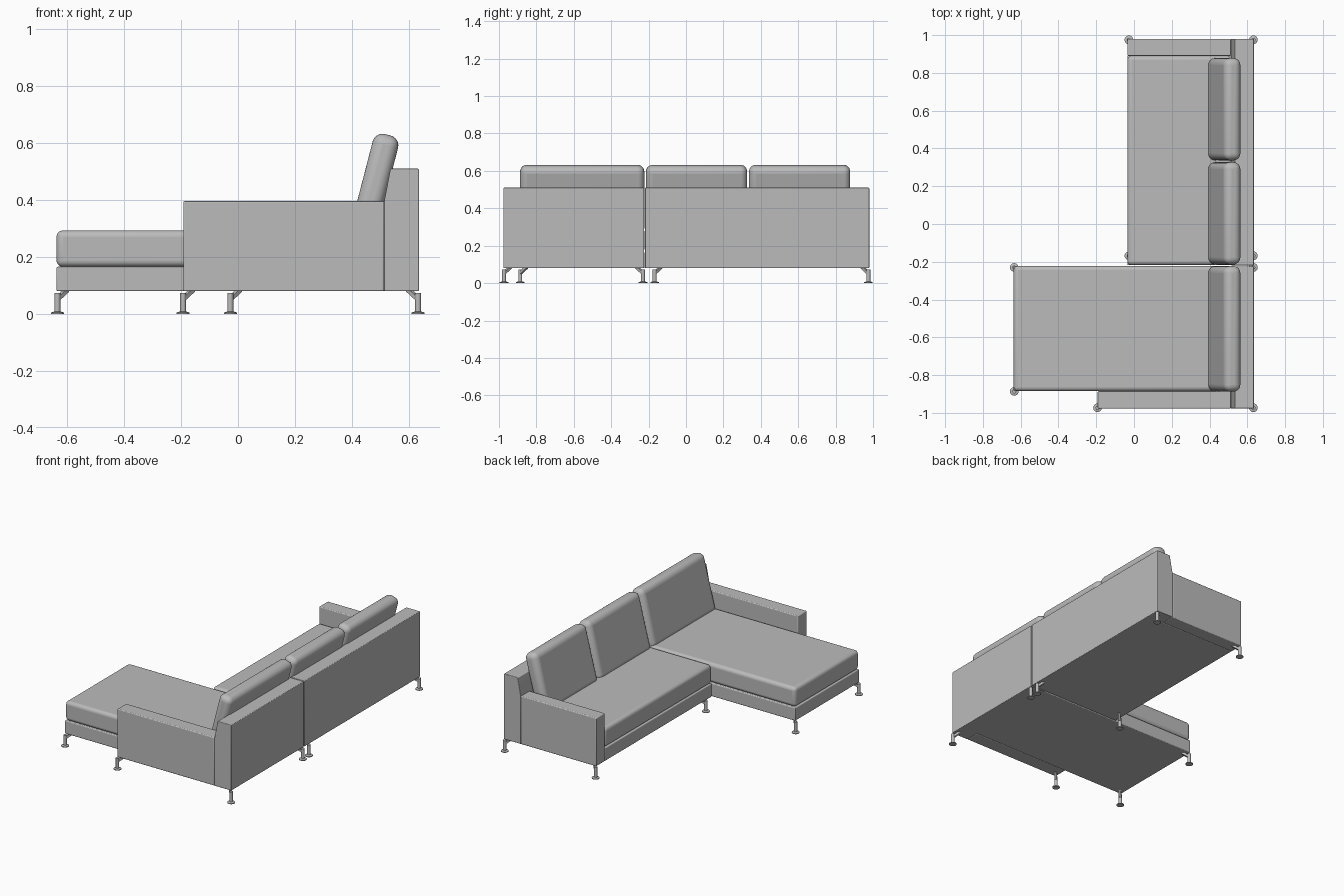
import bpy, bmesh, math
from mathutils import Matrix, Vector

cube = bpy.data.objects.get("Cube")
if cube:
    bpy.data.objects.remove(cube, do_unlink=True)

grey = bpy.data.materials.new("grey")
grey.use_nodes = True
colour = (0.5, 0.5, 0.5, 1)
grey.diffuse_color = colour
grey.node_tree.nodes["Principled BSDF"].inputs["Base Color"].default_value = colour


def finish(name, bm, bevel=0, segments=3):
    """Turn a bmesh into a shaded object with optional rounded edges."""
    bmesh.ops.recalc_face_normals(bm, faces=bm.faces)
    mesh = bpy.data.meshes.new(name)
    bm.to_mesh(mesh)
    bm.free()
    mesh.materials.append(grey)
    obj = bpy.data.objects.new(name, mesh)
    bpy.context.collection.objects.link(obj)
    if bevel:
        mod = obj.modifiers.new("Rounded edges", "BEVEL")
        mod.width, mod.segments = bevel, segments
    bpy.ops.object.select_all(action="DESELECT")
    obj.select_set(True)
    bpy.context.view_layer.objects.active = obj
    bpy.ops.object.shade_smooth_by_angle(angle=math.radians(35))
    return obj


def box(name, x, y, z, bevel, segments=3):
    """Box given as (low, high) spans."""
    bm = bmesh.new()
    size = [b - a for a, b in (x, y, z)]
    centre = [(a + b) / 2 for a, b in (x, y, z)]
    bmesh.ops.create_cube(bm, size=1, matrix=Matrix.Translation(centre) @ Matrix.Diagonal((*size, 1)))
    return finish(name, bm, bevel, segments)


def extrude_y(name, profile, y, bevel):
    """Extrude an (x, z) outline along y."""
    bm = bmesh.new()
    face = bm.faces.new([bm.verts.new((px, y[0], pz)) for px, pz in profile])
    moved = bmesh.ops.extrude_face_region(bm, geom=[face])["geom"]
    bmesh.ops.translate(bm, vec=(0, y[1] - y[0], 0),
                        verts=[v for v in moved if isinstance(v, bmesh.types.BMVert)])
    return finish(name, bm, bevel)


def back_cushion(name, y):
    """Thick rounded cushion leaning on the backrest."""
    bm = bmesh.new()
    length, tilt = 0.38, math.radians(14.5)
    place = (Matrix.Translation((0.431, sum(y) / 2, 0.261)) @ Matrix.Rotation(tilt, 4, "Y")
             @ Matrix.Translation((0, 0, length / 2)))
    bmesh.ops.create_cube(bm, size=1, matrix=place @ Matrix.Diagonal((0.092, y[1] - y[0], length, 1)))
    finish(name, bm, 0.036, 6)


def cylinder(bm, x, y, low, high, r1, r2):
    bmesh.ops.create_cone(bm, cap_ends=True, segments=20, radius1=r1, radius2=r2, depth=high - low,
                          matrix=Matrix.Translation((x, y, (low + high) / 2)))


def leg(name, x, y, dx, dy):
    """Round post on a disc foot with a diagonal brace pointing inward."""
    bm = bmesh.new()
    cylinder(bm, x, y, 0, 0.005, 0.023, 0.023)
    cylinder(bm, x, y, 0.005, 0.009, 0.023, 0.011)
    cylinder(bm, x, y, 0.005, 0.073, 0.0105, 0.0105)
    side = Vector((-dy, dx, 0)).normalized() * 0.008
    outline = [(0, 0.045), (0.036, 0.078), (0.036, 0.085), (0.024, 0.085), (0, 0.06)]
    rings = [[bm.verts.new(Vector((x + dx * d, y + dy * d, z)) + side * s) for d, z in outline]
             for s in (-1, 1)]
    bm.faces.new(rings[0])
    bm.faces.new(rings[1])
    for i in range(len(outline)):
        j = (i + 1) % len(outline)
        bm.faces.new((rings[0][i], rings[0][j], rings[1][j], rings[1][i]))
    finish(name, bm)


floor, base_top, seat_top, arm_top = 0.08, 0.166, 0.293, 0.396
chaise_y, sofa_y = (-0.885, -0.222), (-0.218, 0.89)

# Seat bases and cushions
for part, front, y in (("chaise", -0.637, chaise_y), ("sofa", -0.035, sofa_y)):
    box(part + "_base", (front, 0.53), y, (floor, base_top), 0.005)
    box(part + "_seat_cushion", (front, 0.515), y, (base_top, seat_top), 0.022, 5)

# Armrests
box("right_arm", (-0.192, 0.513), (-0.977, -0.885), (floor, arm_top), 0.005)
box("left_arm", (-0.035, 0.513), (0.89, 0.98), (floor, arm_top), 0.005)

# Backrests with a sloping upper front
back_outline = [(0.513, floor), (0.635, floor), (0.635, 0.51), (0.535, 0.51), (0.513, arm_top)]
extrude_y("chaise_back", back_outline, (-0.977, -0.224), 0.004)
extrude_y("sofa_back", back_outline, (-0.219, 0.98), 0.004)

# Leaning back cushions
for name, y in (("right", (-0.887, -0.223)), ("middle", (-0.214, 0.327)), ("left", (0.337, 0.878))):
    back_cushion(name + "_back_cushion", y)

# Legs with the inward direction of each brace
legs = {
    "chaise_front_right": (-0.634, -0.886, 1, 1), "chaise_front_left": (-0.634, -0.23, 1, -1),
    "chaise_arm": (-0.193, -0.973, 1, 1), "chaise_back_right": (0.632, -0.973, -1, 1),
    "chaise_back_left": (0.632, -0.23, -1, -1), "sofa_front_right": (-0.027, -0.168, 1, 1),
    "sofa_front_left": (-0.027, 0.975, 1, -1), "sofa_back_right": (0.632, -0.168, -1, 1),
    "sofa_back_left": (0.632, 0.975, -1, -1),
}
for name, spot in legs.items():
    leg(name + "_leg", *spot)
